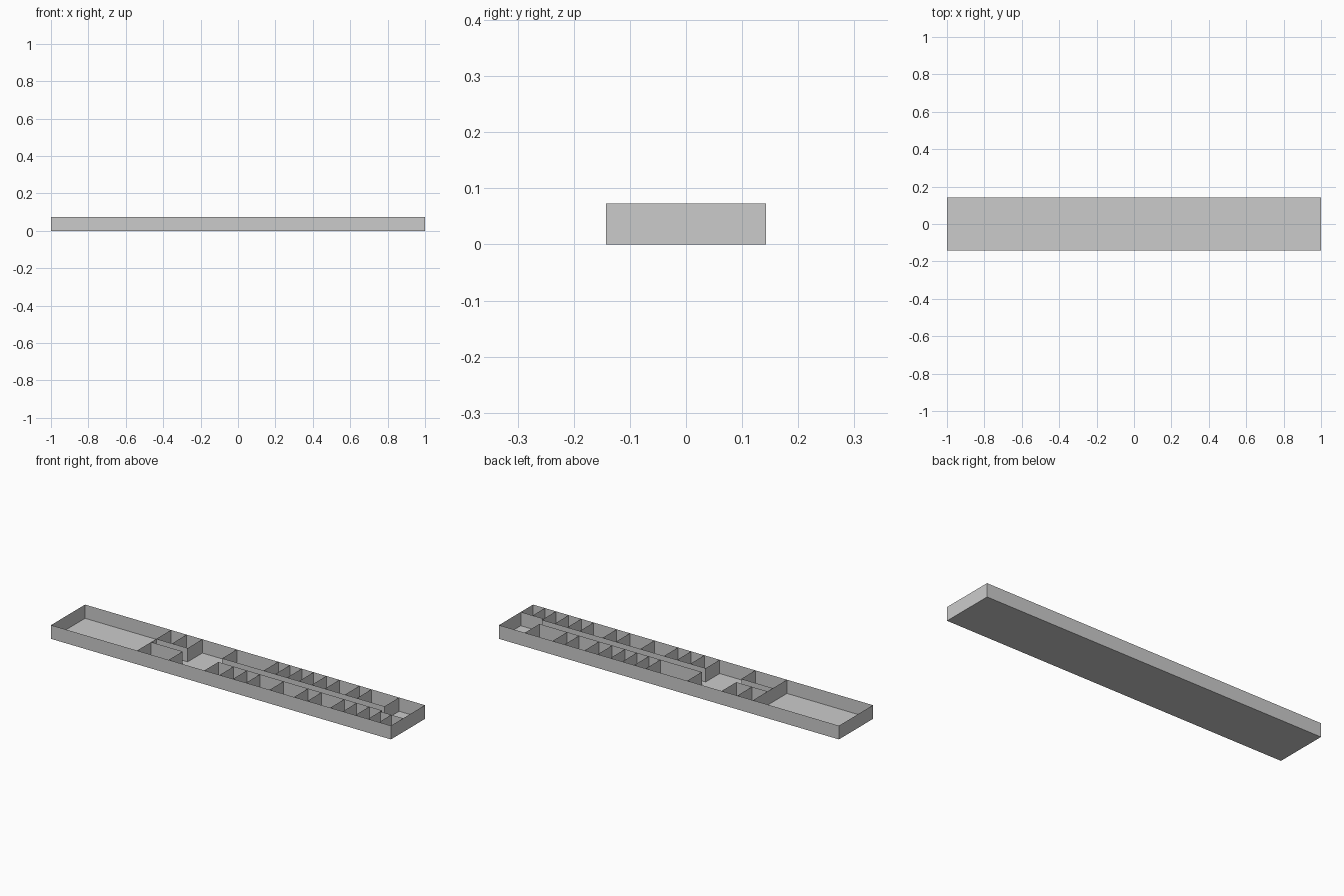
import bpy, bmesh

if "Cube" in bpy.data.objects:
    bpy.data.objects.remove(bpy.data.objects["Cube"])

H = 0.073           # wall height
X, Y = 1.0, 0.143   # half length and half width of the plan
BACK, FRONT, END = 0.02, -0.025, -0.04   # corridor wall lines


def make_object(name, faces):
    bm = bmesh.new()
    for pts in faces:
        bm.faces.new([bm.verts.new(p) for p in pts])
    bmesh.ops.remove_doubles(bm, verts=bm.verts, dist=1e-5)
    me = bpy.data.meshes.new(name)
    bm.to_mesh(me)
    bm.free()
    ob = bpy.data.objects.new(name, me)
    bpy.context.collection.objects.link(ob)
    return ob


def wall(x0, y0, x1, y1):
    """Thin upright sheet between two plan points."""
    return [(x0, y0, 0), (x1, y1, 0), (x1, y1, H), (x0, y0, H)]


# floor slab
make_object("floor", [[(-X, -Y, 0), (X, -Y, 0), (X, Y, 0), (-X, Y, 0)]])

# outer walls
make_object("outer_walls", [
    wall(-X, -Y, X, -Y), wall(X, -Y, X, Y),
    wall(X, Y, -X, Y), wall(-X, Y, -X, -Y)])

# full-width wall closing off the large hall
make_object("hall_wall", [wall(-0.494, -Y, -0.494, Y)])

# partitions between the back rooms
back_x = [-0.402, -0.31, -0.107, 0.137, 0.205, 0.275,
          0.345, 0.42, 0.497, 0.615, 0.685, 0.848]
make_object("back_partitions", [wall(x, BACK, x, Y) for x in back_x])

# partitions between the front rooms
front_x = [-0.308, -0.098, -0.008, 0.07, 0.147, 0.286,
           0.43, 0.508, 0.643, 0.716, 0.79, 0.865]
make_object("front_partitions",
            [wall(x, -Y, x, FRONT) for x in front_x] + [wall(0.93, -Y, 0.93, END)])

# corridor walls, open at the lobby and at the far end
make_object("corridor_walls", [
    wall(-0.494, BACK, -0.31, BACK), wall(-0.107, BACK, 0.848, BACK),
    wall(-0.494, FRONT, -0.308, FRONT), wall(-0.098, FRONT, 0.865, FRONT),
    wall(0.865, END, X, END)])
